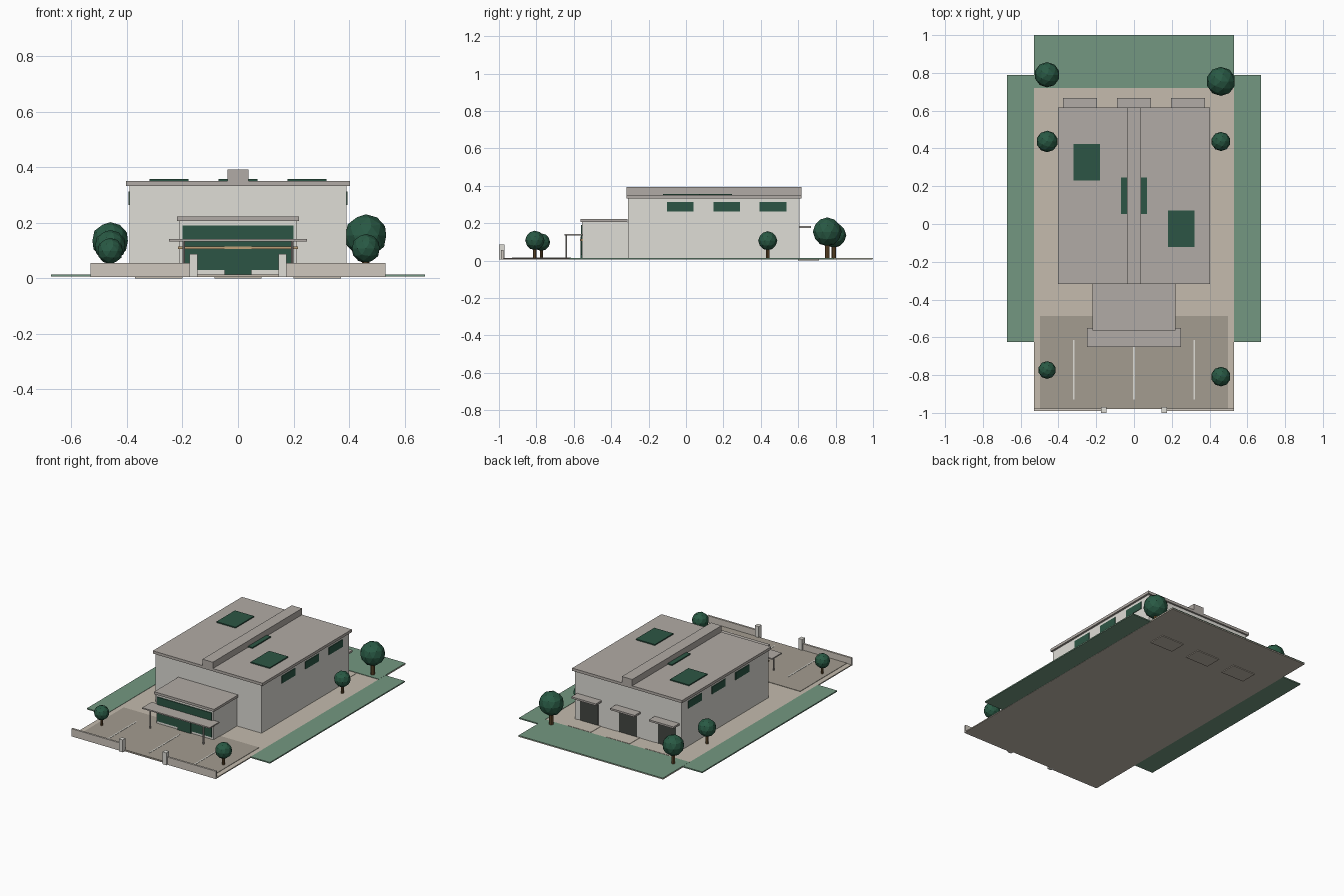
import bpy

if "Cube" in bpy.data.objects:
    bpy.data.objects.remove(bpy.data.objects["Cube"])

def mat(name, r, g, b):
    m = bpy.data.materials.new(name)
    m.diffuse_color = [(c / 255) ** 2.2 for c in (r, g, b)] + [1]
    m.use_nodes = True
    m.node_tree.nodes["Principled BSDF"].inputs["Base Color"].default_value = m.diffuse_color
    return m

WALL = mat("plaster", 222, 220, 213)
ROOF = mat("roof_grey", 176, 170, 164)
GLASS = mat("green_glass", 48, 86, 70)
LAWN = mat("lawn_green", 115, 150, 128)
PAVE = mat("paving", 195, 186, 172)
ASPHALT = mat("asphalt", 162, 155, 143)
TAN = mat("tan_trim", 190, 160, 120)
FENCE = mat("fence_stone", 205, 198, 188)
LEAF = mat("leaf_green", 45, 90, 70)
BARK = mat("bark", 105, 80, 50)
DOOR = mat("dock_door", 70, 72, 68)

def box(name, x, y, z, m):
    """Box from (min, max) ranges."""
    bpy.ops.mesh.primitive_cube_add(size=1, location=[sum(r) / 2 for r in (x, y, z)])
    o = bpy.context.object
    o.name = name
    o.scale = [r[1] - r[0] for r in (x, y, z)]
    bpy.ops.object.transform_apply(location=False, rotation=False, scale=True)
    o.data.materials.append(m)
    return o

def rod(name, x, y, z0, z1, r, m, sides=8):
    bpy.ops.mesh.primitive_cylinder_add(vertices=sides, radius=r, depth=z1 - z0,
                                        location=(x, y, (z0 + z1) / 2))
    o = bpy.context.object
    o.name = name
    o.data.materials.append(m)

# Site: base, lawns, parking
box("site_slab", (-.53, .53), (-.98, .998), (.005, .012), PAVE)
box("back_lawn", (-.53, .53), (.72, 1), (.011, .015), LAWN)
for s in (-1, 1):
    box("side_lawn", sorted((s * .53, s * .672)), (-.625, .79), (.006, .014), LAWN)
box("parking", (-.497, .497), (-.978, -.488), (.011, .0145), ASPHALT)
for x in (-.318, 0, .318):
    box("parking_line", (x - .004, x + .004), (-.93, -.615), (.013, .016), WALL)

# Warehouse with roof, spine and skylights
box("warehouse", (-.39, .39), (-.31, .606), (.008, .333), WALL)
box("warehouse_roof", (-.403, .403), (-.318, .618), (.332, .35), ROOF)
box("roof_spine", (-.038, .038), (-.318, .618), (.349, .392), ROOF)
for x, y in ((-.249, .327), (0, .149), (.249, -.026)):
    box("skylight", (x - .07, x + .07), (y - .097, y + .097), (.348, .357), GLASS)

# Side windows
for s in (-1, 1):
    for y in (-.03, .217, .465):
        box("side_window", sorted((s * .38, s * .394)), (y - .071, y + .071), (.263, .312), GLASS)

# Loading docks at the back
for x in (-.285, 0, .285):
    box("dock_door", (x - .066, x + .066), (.59, .608), (.012, .155), DOOR)
    box("dock_canopy", (x - .09, x + .09), (.6, .667), (.174, .186), ROOF)
    box("dock_apron", (x - .085, x + .085), (.6, .712), (0, .014), PAVE)

# Office front
box("office", (-.21, .21), (-.557, -.305), (.008, .207), WALL)
box("office_roof", (-.22, .22), (-.565, -.312), (.206, .222), ROOF)
box("shop_window", (-.2, .2), (-.562, -.55), (.03, .191), GLASS)
box("front_door", (-.048, .048), (-.564, -.55), (.012, .13), GLASS)
box("trim_band", (-.215, .215), (-.568, -.55), (.105, .114), TAN)
box("entrance_canopy", (-.248, .248), (-.65, -.55), (.133, .141), ROOF)
for s in (-1, 1):
    rod("canopy_post", s * .195, -.64, .012, .135, .005, ROOF)

# Boundary wall and gate posts
for s in (-1, 1):
    box("boundary_wall", sorted((s * .16, s * .53)), (-.99, -.977), (.005, .056), FENCE)
    box("gate_post", sorted((s * .146, s * .174)), (-1, -.97), (.005, .087), WALL)

# Trees
for x, y, r in ((-.46, .79, .067), (.46, .755, .077), (-.46, .437, .057),
                (.46, .437, .051), (-.46, -.773, .047), (.46, -.808, .052)):
    zc = .012 + 1.84 * r
    rod("tree_trunk", x, y, .01, zc, r * .17, BARK)
    bpy.ops.mesh.primitive_ico_sphere_add(subdivisions=2, radius=r, location=(x, y, zc))
    crown = bpy.context.object
    crown.name = "tree_crown"
    crown.data.materials.append(LEAF)
